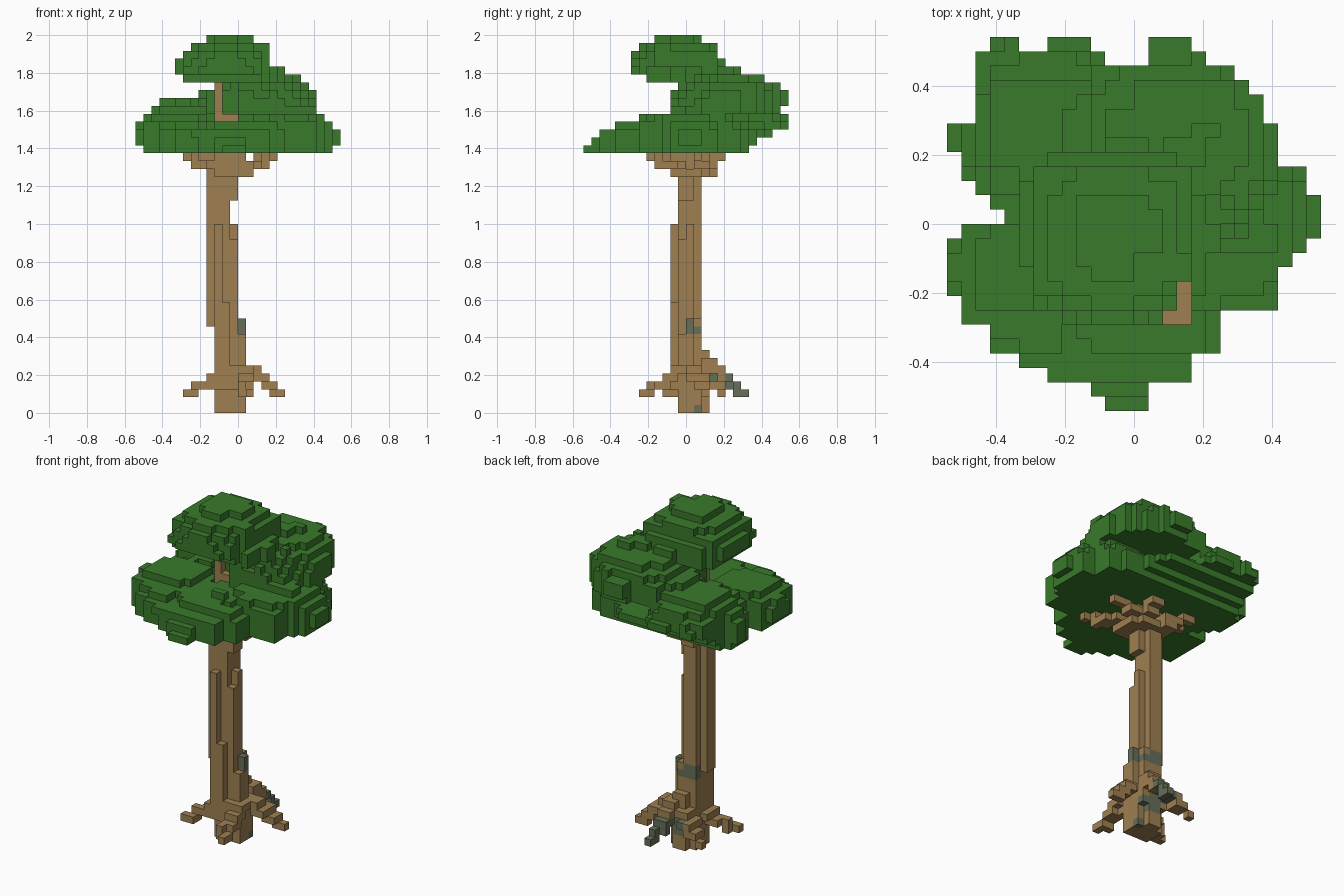
import bpy
import bmesh
import random
from mathutils import Vector

random.seed(7)
UNIT = 1 / 24  # edge of one block

if "Cube" in bpy.data.objects:
    bpy.data.objects.remove(bpy.data.objects["Cube"], do_unlink=True)


def make_material(name, colour):
    mat = bpy.data.materials.new(name)
    mat.use_nodes = True
    mat.diffuse_color = (*colour, 1)
    mat.node_tree.nodes["Principled BSDF"].inputs["Base Color"].default_value = (*colour, 1)
    return mat


LEAF = make_material("leaf green", (0.041, 0.193, 0.024))
BARK = make_material("bark brown", (0.345, 0.215, 0.083))
MOSS = make_material("moss grey green", (0.13, 0.16, 0.1))


# ---- block helpers (block coordinates, upper bounds excluded) ----
def box(x0, x1, y0, y1, z0, z1):
    return {(x, y, z) for x in range(x0, x1) for y in range(y0, y1) for z in range(z0, z1)}


def limb(points, wide=1):
    """Blocks along a bent path."""
    cells = set()
    for a, b in zip(points, points[1:]):
        a, b = Vector(a), Vector(b)
        steps = int((b - a).length * 3) + 1
        for s in range(steps + 1):
            x, y, z = (round(v) for v in a.lerp(b, s / steps))
            cells |= box(x, x + wide, y, y + wide, z, z + 1)
    return cells


# ---- canopy limits: rows from back to front, layers from bottom to top ----
ROW_LEFT = [-10, -11, -11, -11, -11, -11, -13, -13, -12, -12, -11, -10, -9,
            -12, -13, -13, -13, -13, -12, -12, -10, -10, -8, -6, -3, -2]
ROW_RIGHT = [4, 5, 7, 8, 9, 9, 10, 10, 10, 12, 12, 13, 13,
             13, 12, 11, 10, 10, 10, 6, 6, 6, 4, 4, 1, 1]
LAYERS = [(-12, 12, -13, 8), (-13, 13, -12, 9), (-13, 13, -11, 11), (-13, 12, -9, 13),
          (-12, 11, -6, 13), (-11, 10, -2, 12), (-10, 10, -2, 13), (-5, 10, -2, 13),
          (-3, 10, -1, 12), (-7, 8, -5, 10), (-8, 6, -7, 7), (-8, 4, -7, 5),
          (-7, 4, -7, 4), (-6, 4, -6, 4), (-4, 2, -4, 3)]
FLOOR = 33
GAPS = box(-8, -6, 12, 13, FLOOR, 48) | box(-2, 1, 12, 13, FLOOR, 48) | box(-1, 1, 11, 12, FLOOR, 48)
# openings that leave the upper trunk and the front branch bare
GAPS |= box(-3, 0, -13, 0, 37, 42) | box(3, 4, -7, -4, 36, 48) | box(2, 4, -7, -6, 36, 48)


def allowed(x, y, z, inset=0):
    row = 12 - y
    if not 0 <= row < 26 or not 0 <= z - FLOOR < len(LAYERS) or (x, y, z) in GAPS:
        return False
    x0, x1, y0, y1 = LAYERS[z - FLOOR]
    inside = ROW_LEFT[row] + inset <= x < ROW_RIGHT[row] - inset
    return inside and x0 <= x < x1 and y0 <= y < y1


ROUGH = {(x, y): random.uniform(-0.12, 0.14) for x in range(-8, 8) for y in range(-8, 8)}


def lobe(centre, radii, low=FLOOR):
    """Rough rounded clump of leaves."""
    cells = set()
    for c in box(-13, 13, -13, 13, low, 48):
        d = sum(((v + 0.5 - m) / r) ** 2 for v, m, r in zip(c, centre, radii))
        if d < 1 + ROUGH[c[0] // 2, c[1] // 2] and allowed(*c):
            cells.add(c)
    return cells


# ---- trunk with long ribs ----
trunk = box(-3, -1, -1, 2, 0, 33) | box(-3, -2, -1, 1, 33, 42) | box(-3, 0, -1, 1, 33, 38)
trunk |= box(-1, 0, -1, 0, 0, 22) | box(-1, 0, 0, 1, 0, 24) | box(-1, 0, -1, 1, 27, 33)
trunk |= box(-4, -3, -1, 1, 11, 32) | box(-1, 0, 1, 2, 0, 12)
trunk |= box(0, 1, -1, 1, 0, 10) | box(0, 1, 0, 1, 10, 12) | box(0, 1, 1, 2, 0, 6)
trunk |= box(-3, -2, -2, -1, 5, 24) | box(-2, -1, -2, -1, 3, 14)
trunk |= box(-2, 0, 2, 3, 0, 8)

# ---- roots ----
roots = box(-3, 1, -2, 3, 3, 6)
for path in (
    [(-3, -1, 5), (-5, -2, 3), (-7, -3, 2)],
    [(1, 0, 5), (3, 1, 3), (5, 2, 2)],
    [(-1, 2, 6), (-1, 4, 4), (0, 7, 2)],
    [(-3, 2, 5), (-5, 3, 3), (-6, 4, 2)],
    [(0, -2, 5), (0, -4, 3), (1, -6, 2)],
):
    roots |= limb(path) | limb(path[:2], wide=2)

# ---- branches under the canopy ----
branches = box(-3, 1, -2, 2, 30, 31) | box(-4, 1, -2, 2, 31, 33)
for path in (
    [(-1, -1, 30), (2, -3, 31), (4, -5, 32), (3, -6, 35)],
    [(-3, 1, 30), (-5, 2, 31), (-7, 3, 32)],
    [(0, 0, 30), (1, 1, 31), (4, 1, 32)],
    [(-3, -1, 30), (-5, -3, 32)],
    [(-1, 1, 30), (-1, 3, 32)],
):
    branches |= limb(path) | limb(path[:2], wide=2)
branches |= box(3, 4, -7, -4, 35, 36) | box(2, 3, -7, -6, 35, 36) | box(-2, 3, -3, -1, 35, 36)

# ---- mossy blocks ----
moss = box(0, 1, 0, 1, 10, 12) | box(-3, 1, 1, 2, 10, 11) | box(-3, -1, 1, 2, 11, 12)
moss |= box(-1, 2, 5, 9, 1, 5) | box(0, 1, 1, 2, 0, 1) | box(0, 1, 2, 3, 3, 4)
moss |= box(-3, 0, 3, 5, 3, 5) | box(-2, 0, 2, 3, 2, 6)

# ---- leaf clumps ----
parts = {
    "trunk": trunk,
    "roots": roots,
    "branches": branches,
    "top_foliage": lobe((-1.4, -0.8, 43.5), (6.9, 6.8, 4.6), low=42),
    "back_foliage": lobe((2.6, 5.5, 39), (7.6, 7.6, 4.6), low=38),
    "right_back_foliage": lobe((-6.8, 6.8, 34.7), (6.7, 7, 5.4)),
    "right_front_foliage": lobe((-7.5, -3.5, 34.5), (6.2, 6.2, 3.8)),
    "front_foliage": lobe((0.5, -6, 34), (7, 7.5, 3.6)),
    "left_foliage": lobe((6, 0, 34.5), (7.3, 7.6, 4.6)),
    # core slab that joins the clumps, narrower towards its underside
    "lower_foliage": {c for c in box(-13, 13, -13, 13, FLOOR, 36)
                      if allowed(*c, inset=35 - c[2]) and c[0] + c[1] < 13 and c[1] - c[0] < 18},
}
parts["back_foliage"] |= box(5, 6, 6, 7, 41, 44)
parts["right_back_foliage"] |= box(-8, -6, 5, 7, 38, 40)

# each block belongs to the first part that holds it
owner = {}
for name, cells in parts.items():
    for c in cells:
        owner.setdefault(c, name)

# ---- outer faces of each part ----
SIDES = []
for axis in range(3):
    for sign in (-1, 1):
        normal = [0, 0, 0]
        normal[axis] = sign
        u, v = (axis + 1) % 3, (axis + 2) % 3
        corners = []
        for a, b in ((0, 0), (1, 0), (1, 1), (0, 1)):
            p = [0, 0, 0]
            p[axis], p[u], p[v] = (sign + 1) // 2, a, b
            corners.append(p)
        SIDES.append((normal, corners if sign > 0 else corners[::-1]))


def build(name):
    bm = bmesh.new()
    verts = {}
    for c in sorted(k for k, part in owner.items() if part == name):
        for normal, corners in SIDES:
            if tuple(a + b for a, b in zip(c, normal)) in owner:
                continue
            ring = []
            for p in corners:
                key = tuple(a + b for a, b in zip(c, p))
                if key not in verts:
                    verts[key] = bm.verts.new(Vector(key) * UNIT)
                ring.append(verts[key])
            face = bm.faces.new(ring)
            face.material_index = int(c in moss)
    mesh = bpy.data.meshes.new(name)
    bm.to_mesh(mesh)
    bm.free()
    for mat in ([LEAF] if "foliage" in name else [BARK, MOSS]):
        mesh.materials.append(mat)
    bpy.context.collection.objects.link(bpy.data.objects.new(name, mesh))


for part_name in parts:
    build(part_name)
